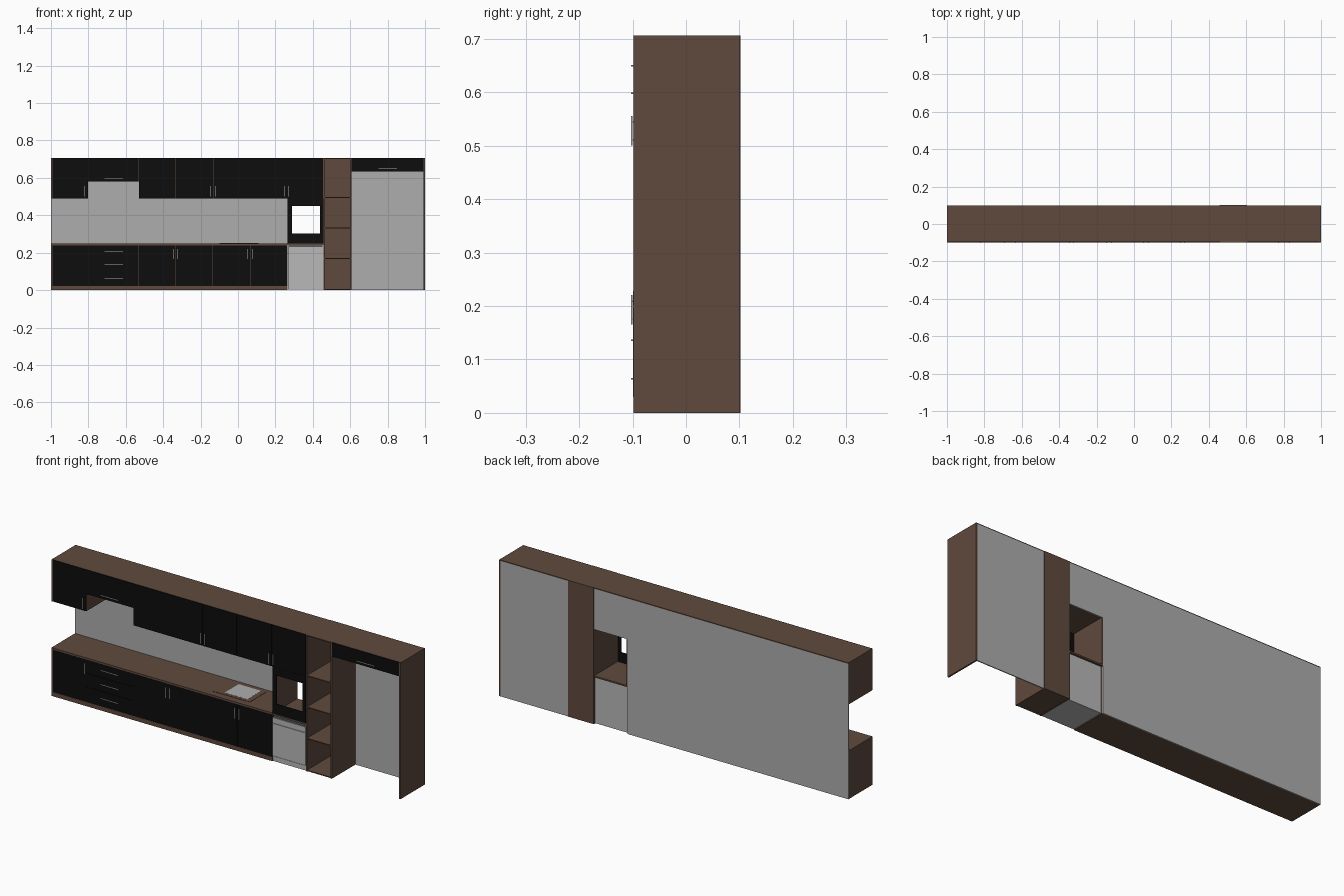
import bpy, bmesh
from mathutils import Matrix, Vector

if "Cube" in bpy.data.objects:
    bpy.data.objects.remove(bpy.data.objects["Cube"])


def mat(name, rgb):
    m = bpy.data.materials.new(name)
    m.diffuse_color = (*rgb, 1)
    m.use_nodes = True
    m.node_tree.nodes["Principled BSDF"].inputs["Base Color"].default_value = m.diffuse_color
    return m


BROWN = mat("dark_wood", (0.115, 0.068, 0.048))
BLACK = mat("black_gloss", (0.004, 0.004, 0.004))
GREY = mat("grey_panel", (0.42, 0.42, 0.42))
STEEL = mat("steel", (0.48, 0.48, 0.48))
DARK = mat("dark_grey_trim", (0.10, 0.10, 0.10))


def boxes(name, material, *extents):
    """One object made of boxes, each given as x0, x1, y0, y1, z0, z1."""
    bm = bmesh.new()
    for x0, x1, y0, y1, z0, z1 in extents:
        c = Vector((x0 + x1, y0 + y1, z0 + z1)) / 2
        s = Matrix.Diagonal((x1 - x0, y1 - y0, z1 - z0, 1))
        bmesh.ops.create_cube(bm, size=1, matrix=Matrix.Translation(c) @ s)
    me = bpy.data.meshes.new(name)
    bm.to_mesh(me)
    bm.free()
    me.materials.append(material)
    ob = bpy.data.objects.new(name, me)
    bpy.context.collection.objects.link(ob)
    return ob


H = 0.706               # total height
F, D, B = -0.098, -0.094, 0.1   # door front, carcass front, back
GAP = 0.0008            # half gap between doors
T = 0.005               # board thickness


def door(name, x0, x1, z0, z1):
    boxes(name, BLACK, (x0 + GAP, x1 - GAP, F, D, z0 + GAP, z1 - GAP))


def handle(name, x, z, length, upright):
    """Thin bar standing off the door on two posts."""
    r, h = 0.0013, length / 2
    parts = []
    if upright:
        parts.append((x - r, x + r, -0.1025, -0.1005, z - h, z + h))
        for s in (-0.6, 0.6):
            parts.append((x - r, x + r, -0.1015, F, z + s * h - r, z + s * h + r))
    else:
        parts.append((x - h, x + h, -0.1025, -0.1005, z - r, z + r))
        for s in (-0.6, 0.6):
            parts.append((x + s * h - r, x + s * h + r, -0.1015, F, z - r, z + r))
    boxes(name, STEEL, *parts)


# Base cabinets, plinth and worktop
boxes("base_carcass", BROWN, (-1, 0.265, D, B - T, 0, 0.24))
boxes("plinth", BROWN, (-1, 0.265, F, D, 0, 0.022))
boxes("base_end_edge", BROWN, (-1, -0.992, F, D, 0.022, 0.24))
boxes("worktop", BROWN, (-1, 0.265, F, B - T, 0.24, 0.25))

base_x = [-0.992, -0.802, -0.53, -0.335, -0.135, 0.065, 0.265]
for i, (a, b) in enumerate(zip(base_x, base_x[1:])):
    if i != 1:
        door(f"base_door_{i}", a, b, 0.022, 0.24)
for i, (z0, z1, zh) in enumerate([(0.022, 0.1, 0.064), (0.1, 0.172, 0.136), (0.172, 0.24, 0.209)]):
    door(f"drawer_{i}", -0.802, -0.53, z0, z1)
    handle(f"drawer_handle_{i}", -0.665, zh, 0.1, False)
for i, x in enumerate((-0.81, -0.345, -0.322, 0.052, 0.077)):
    handle(f"base_handle_{i}", x, 0.193, 0.055, True)

# Sink: rim and basin plate
boxes("sink_rim", BROWN, (-0.1, 0.11, -0.062, 0.078, 0.25, 0.2515))
boxes("sink_basin", GREY, (-0.045, 0.085, -0.045, 0.07, 0.2515, 0.252))

# Back panels
boxes("splashback", GREY, (-1, 0.265, B - T, B, 0, H - T))
boxes("oven_top_back", GREY, (0.265, 0.46, B - T, B, 0.49, H - T))
boxes("fridge_back", GREY, (0.604, 0.992, B - T, B, 0, H - T))

# Wall cabinets, raised over the hood
boxes("wall_carcass", BROWN,
      (-1, -0.802, D, B - T, 0.49, H - T),
      (-0.802, -0.53, D, B - T, 0.58, H - T),
      (-0.53, 0.46, D, B - T, 0.49, H - T))
boxes("wall_end_edge", BROWN, (-1, -0.992, F, D, 0.49, H))
boxes("cabinet_top", BROWN, (-1, 0.46, D, B, H - T, H))
wall_x = [-0.992, -0.802, -0.53, -0.335, -0.133, 0.062, 0.262, 0.455]
for i, (a, b) in enumerate(zip(wall_x, wall_x[1:])):
    door(f"wall_door_{i}", a, b, 0.58 if i == 1 else 0.49, H)
for i, x in enumerate((-0.82, -0.145, -0.121, 0.247, 0.272)):
    handle(f"wall_handle_{i}", x, 0.528, 0.055, True)
handle("hood_handle", -0.665, 0.598, 0.1, False)

# Open oven niche with black front frame
boxes("niche_box", BROWN,
      (0.265, 0.27, D, B, 0.25, 0.49),
      (0.265, 0.46, D, B, 0.242, 0.25))
boxes("niche_frame", BLACK,
      (0.265, 0.29, F, D, 0.248, 0.49), (0.438, 0.456, F, D, 0.248, 0.49),
      (0.29, 0.438, F, D, 0.248, 0.302), (0.29, 0.438, F, D, 0.45, 0.49))

# Dishwasher
boxes("dishwasher_body", STEEL, (0.268, 0.457, D, 0.092, 0.002, 0.24))
boxes("dishwasher_door", STEEL, (0.268, 0.457, -0.0995, D, 0.03, 0.198),
      (0.268, 0.457, -0.0995, D, 0.2, 0.228), (0.268, 0.457, -0.098, D, 0.003, 0.028))
boxes("dishwasher_grip", DARK, (0.272, 0.453, -0.0985, D, 0.23, 0.241))

# Open shelf tower
shelves = [(0.46, 0.604, F, B, z - T / 2, z + T / 2) for z in (0.0045, 0.17, 0.332, 0.495, H - 0.0025)]
boxes("shelf_tower", BROWN,
      (0.457, 0.464, F, B, 0, H), (0.599, 0.606, F, B, 0, H),
      (0.458, 0.605, B - T, B + 0.002, 0, H), *shelves)

# Fridge bay: top cabinet and end panel
boxes("fridge_top_cabinet", BROWN, (0.606, 0.992, D, B - T, 0.633, H - T),
      (0.606, 0.992, D, B, H - T, H))
door("fridge_top_door", 0.606, 0.992, 0.633, H)
handle("fridge_top_handle", 0.8, 0.65, 0.1, False)
boxes("end_panel", BROWN, (0.992, 1, F, B, 0, H))
